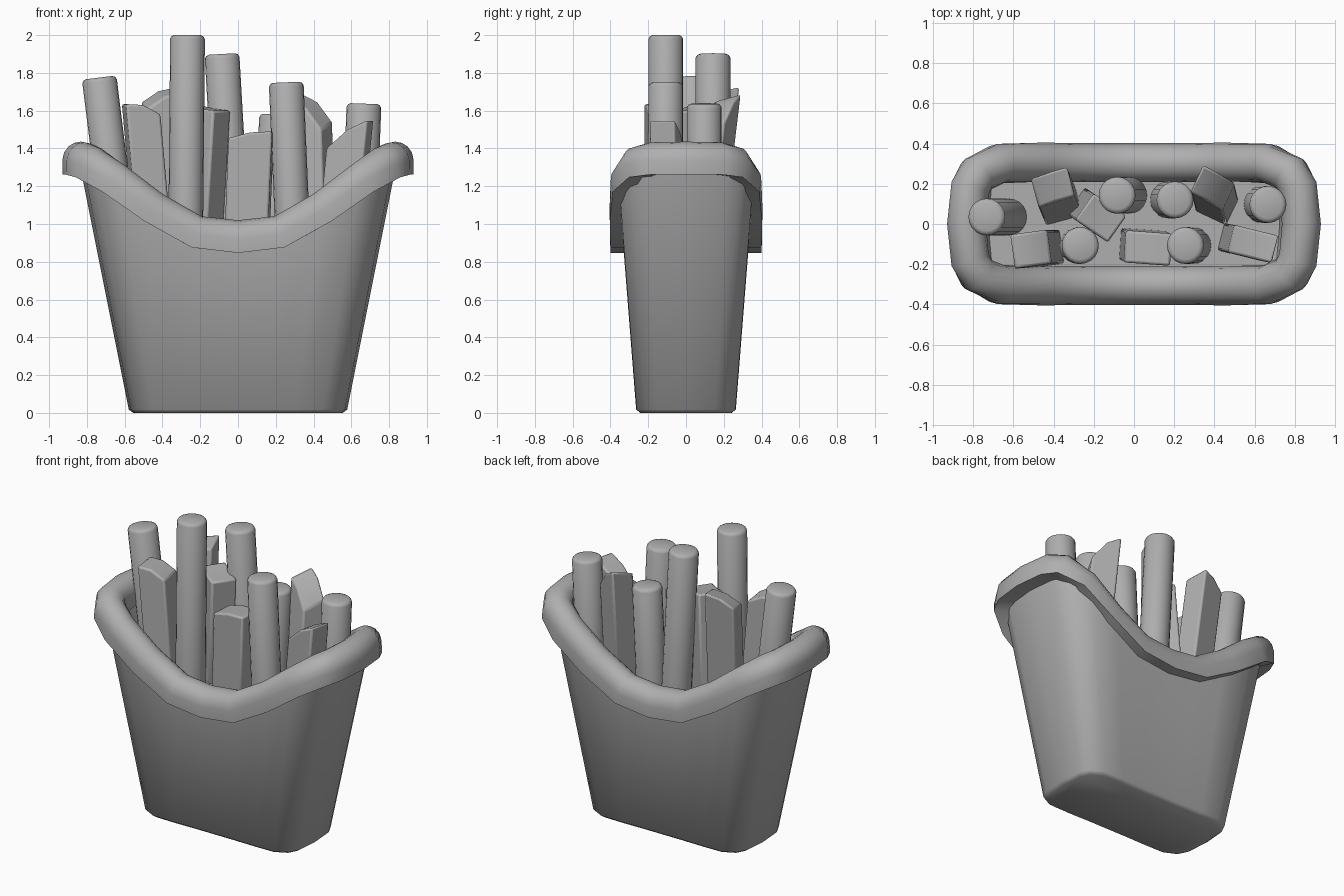
import bpy, bmesh, math
from mathutils import Vector, Matrix

if "Cube" in bpy.data.objects:
    bpy.data.objects.remove(bpy.data.objects["Cube"])

FLOOR = 0.9
grey = bpy.data.materials.new("mid_grey")
grey.diffuse_color = (.43, .43, .43, 1)
grey.use_nodes = True
grey.node_tree.nodes["Principled BSDF"].inputs["Base Color"].default_value = grey.diffuse_color


def make_object(name, bm, angle=35):
    bmesh.ops.recalc_face_normals(bm, faces=bm.faces)
    mesh = bpy.data.meshes.new(name)
    bm.to_mesh(mesh)
    bm.free()
    mesh.materials.append(grey)
    ob = bpy.data.objects.new(name, mesh)
    bpy.context.collection.objects.link(ob)
    bpy.ops.object.select_all(action='DESELECT')
    ob.select_set(True)
    bpy.context.view_layer.objects.active = ob
    bpy.ops.object.shade_smooth_by_angle(angle=math.radians(angle))
    return ob


def bridge(bm, a, b):
    n = len(a)
    for i in range(n):
        j = (i + 1) % n
        bm.faces.new((a[i], a[j], b[j], b[i]))


# Rim path: one quarter (front right), mirrored to a closed loop
quarter = [(0, -.305, .932), (.22, -.305, .957), (.45, -.308, 1.087), (.65, -.305, 1.24),
           (.77, -.255, 1.325), (.815, -.18, 1.345), (.833, 0, 1.348)]
right = quarter + [(x, -y, z) for x, y, z in reversed(quarter[:-1])]
path = [Vector(p) for p in right + [(-x, y, z) for x, y, z in reversed(right[1:-1])]]


# Carton: tapered walls, inner lining and raised floor
def wall_ring(bm, height=None, inset=0.0):
    ring = []
    for p in path:
        z = p.z if height is None else height
        hx = .575 + .2 * z - inset
        hy = .26 + .078 * z - inset
        ring.append(bm.verts.new((p.x / .833 * hx, p.y / .305 * hy, z)))
    return ring


bm = bmesh.new()
rings = [wall_ring(bm, 0, .02), wall_ring(bm, .018), wall_ring(bm),
         wall_ring(bm, None, .03), wall_ring(bm, FLOOR, .03)]
for a, b in zip(rings, rings[1:]):
    bridge(bm, a, b)
bm.faces.new(rings[0])
bm.faces.new(rings[-1])
make_object("carton", bm, 47)

# Rolled rim: rounded profile with a flat underside, swept along the path
half = [(.095, -.085), (.097, -.01), (.088, .03), (.065, .062), (.035, .081)]
profile = half + [(0, .088)] + [(-u, v) for u, v in reversed(half)]
bm = bmesh.new()
rings = []
for i, p in enumerate(path):
    t = ((path[(i + 1) % len(path)] - p).normalized() + (p - path[i - 1]).normalized()).normalized()
    n = Vector((t.y, -t.x, 0)).normalized()
    up = n.cross(t)
    rings.append([bm.verts.new(p + n * u + up * v) for u, v in profile])
for i in range(len(rings)):
    bridge(bm, rings[i - 1], rings[i])
make_object("rim", bm, 60)


# Round fries: cylinders with softened tops
def round_fry(name, x, y, top, lean, radius=.092):
    base = Vector((x + lean * (top - FLOOR), y, FLOOR - .04))
    axis = Vector((x, y, top)) - base
    bm = bmesh.new()
    prev = None
    for r, h in [(radius, 0), (radius, axis.length - .02), (radius - .008, axis.length - .006),
                 (radius - .022, axis.length)]:
        ring = [bm.verts.new((r * math.cos(a), r * math.sin(a), h))
                for a in [math.tau * k / 20 for k in range(20)]]
        if prev:
            bridge(bm, prev, ring)
        else:
            bm.faces.new(ring)
        prev = ring
    bm.faces.new(prev)
    rot = axis.to_track_quat('Z', 'Y').to_matrix().to_4x4()
    bm.transform(Matrix.Translation(base) @ rot)
    make_object(name, bm, 60)


for i, f in enumerate([(-.735, .035, 1.775, .13), (-.267, -.107, 2.0, -.01), (-.085, .143, 1.9, .06),
                       (.205, .12, 1.58, -.05), (.255, -.107, 1.75, .045), (.667, .097, 1.637, -.04)]):
    round_fry(f"round_fry_{i + 1}", *f)


# Cut fries: leaning slabs with a sloped, bevelled top
def cut_fry(name, x, y, w, d, turn, z_left, z_mid, z_right, lean_x, lean_y, tilt=0):
    bm = bmesh.new()
    c, s = math.cos(math.radians(turn)), math.sin(math.radians(turn))
    outline = [(-w / 2, z_left), (0, z_mid), (w / 2, z_right), (w / 2, FLOOR - .04), (-w / 2, FLOOR - .04)]
    rings = []
    for v in (-d / 2, d / 2):
        rings.append([bm.verts.new((x + u * c - v * s + lean_x * (z_mid - z),
                                    y + u * s + v * c + lean_y * (z_mid - z), z + tilt * v))
                      for u, z in outline])
        bm.faces.new(rings[-1])
    bridge(bm, *rings)
    ob = make_object(name, bm)
    bevel = ob.modifiers.new("soft_edges", 'BEVEL')
    bevel.width, bevel.segments = .012, 2


for i, f in enumerate([
        (-.515, -.125, .18, .17, 8, 1.635, 1.63, 1.58, .09, 0),
        (-.405, .185, .19, .15, 15, 1.63, 1.69, 1.71, .05, -.12, .2),
        (-.165, .03, .20, .16, -35, 1.63, 1.61, 1.6, -.06, .04),
        (.07, -.12, .23, .16, -4, 1.455, 1.485, 1.49, -.04, .02),
        (.39, .185, .17, .15, -25, 1.67, 1.63, 1.52, .03, -.12, .25),
        (.595, -.1, .21, .14, -14, 1.40, 1.50, 1.55, -.1, .02)]):
    cut_fry(f"cut_fry_{i + 1}", *f)
